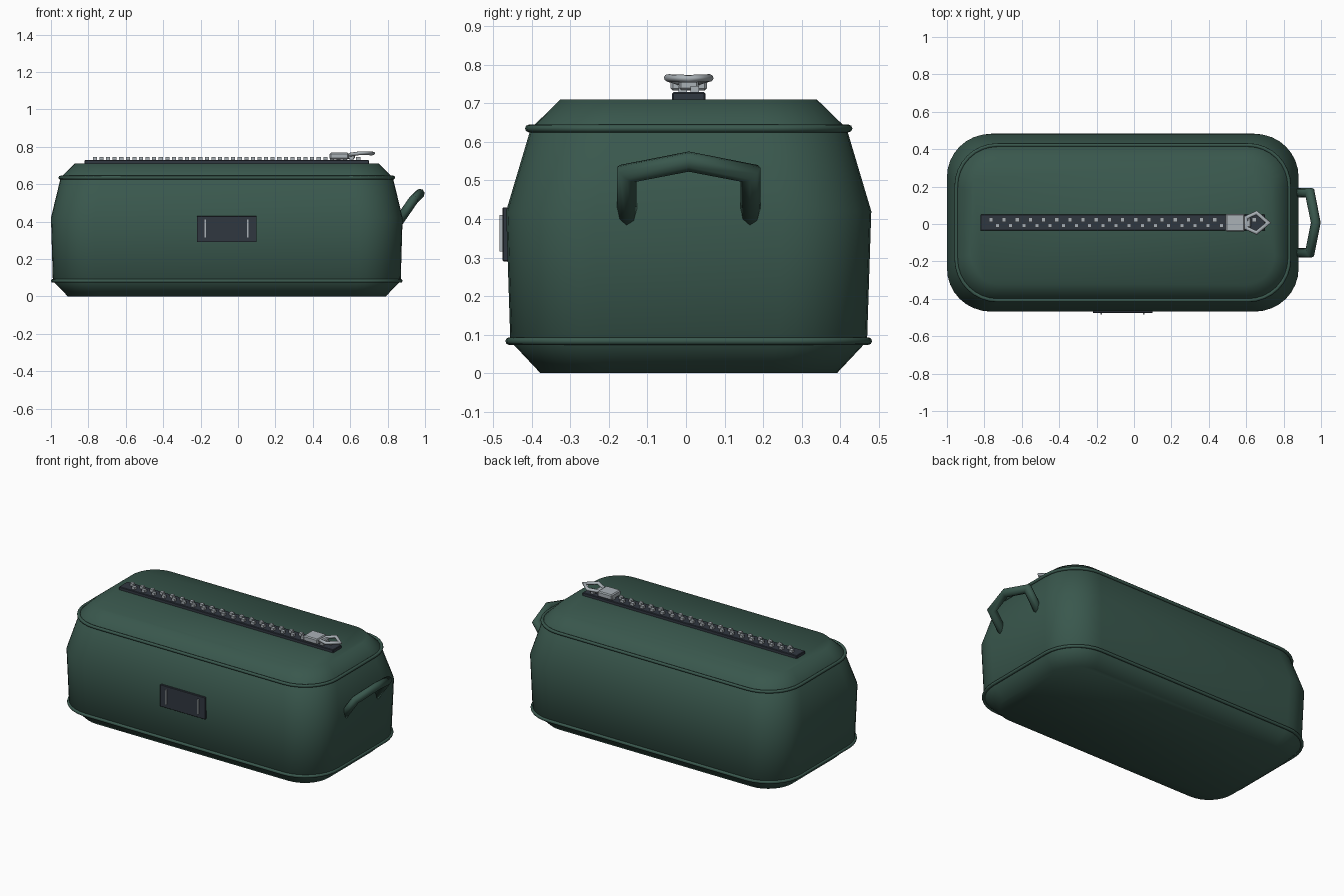
import bpy, bmesh, math
from mathutils import Vector

if "Cube" in bpy.data.objects:
    bpy.data.objects.remove(bpy.data.objects["Cube"])

CX, CY = -0.06, 0.007   # centre of the bag body


def material(name, rgb):
    m = bpy.data.materials.new(name)
    m.diffuse_color = (*rgb, 1)
    m.use_nodes = True
    m.node_tree.nodes["Principled BSDF"].inputs["Base Color"].default_value = m.diffuse_color
    return m


GREEN = material("green fabric", (0.041, 0.096, 0.074))
SLATE = material("dark slate", (0.030, 0.038, 0.051))
METAL = material("zip metal", (0.40, 0.44, 0.47))


def finish(bm, name, mat, smooth=False):
    bmesh.ops.recalc_face_normals(bm, faces=bm.faces)
    me = bpy.data.meshes.new(name)
    bm.to_mesh(me)
    bm.free()
    me.materials.append(mat)
    for p in me.polygons:
        p.use_smooth = smooth
    ob = bpy.data.objects.new(name, me)
    bpy.context.collection.objects.link(ob)
    return ob


def rounded_rect(hx, hy, r, z, n=8):
    pts = []
    for k, (sx, sy) in enumerate([(1, 1), (-1, 1), (-1, -1), (1, -1)]):
        for i in range(n + 1):
            a = math.pi / 2 * (k + i / n)
            pts.append(Vector((CX + sx * (hx - r) + r * math.cos(a),
                               CY + sy * (hy - r) + r * math.sin(a), z)))
    return pts


def add_box(bm, lo, hi):
    verts = bmesh.ops.create_cube(bm, size=1)["verts"]
    for v in verts:
        v.co = Vector([lo[i] + (v.co[i] + 0.5) * (hi[i] - lo[i]) for i in range(3)])


def box(name, mat, lo, hi, bevel=0):
    bm = bmesh.new()
    add_box(bm, lo, hi)
    if bevel:
        bmesh.ops.bevel(bm, geom=bm.edges[:], offset=bevel, segments=1, affect='EDGES')
    return finish(bm, name, mat)


def tube(name, mat, pts, r, closed=False, sides=8):
    """Mitred tube swept along a polyline."""
    pts = [Vector(p) for p in pts]
    n = len(pts)
    bm = bmesh.new()
    rings = []
    ref = (pts[1] - pts[0]).cross(pts[2] - pts[1]).normalized()
    for i, p in enumerate(pts):
        d0 = (p - pts[i - 1]).normalized() if closed or i > 0 else None
        d1 = (pts[(i + 1) % n] - p).normalized() if closed or i < n - 1 else None
        t = ((d0 or d1) + (d1 or d0)).normalized()
        side = t.cross(ref).normalized()
        up = side.cross(t)
        stretch = 1 / max(0.5, t.dot(d1 or d0))
        rings.append([bm.verts.new(p + r * (math.cos(a) * stretch * side + math.sin(a) * up))
                      for a in [2 * math.pi * k / sides for k in range(sides)]])
    for i in range(n if closed else n - 1):
        a, b = rings[i], rings[(i + 1) % n]
        for k in range(sides):
            j = (k + 1) % sides
            bm.faces.new((a[k], a[j], b[j], b[k]))
    if not closed:
        bm.faces.new(rings[0])
        bm.faces.new(rings[-1])
    return finish(bm, name, mat, True)


# Bag body: stacked rounded rectangles (half x, half y, corner radius, z)
levels = [(0.85, 0.385, 0.17, 0.0), (0.93, 0.463, 0.23, 0.083), (0.94, 0.474, 0.23, 0.42),
          (0.888, 0.41, 0.22, 0.635), (0.813, 0.333, 0.16, 0.71)]
bm = bmesh.new()
loops = [[bm.verts.new(p) for p in rounded_rect(*lv)] for lv in levels]
for a, b in zip(loops, loops[1:]):
    for k in range(len(a)):
        j = (k + 1) % len(a)
        bm.faces.new((a[k], a[j], b[j], b[k]))
bm.faces.new(loops[0])
bm.faces.new(loops[-1])
finish(bm, "bag_body", GREEN, True)

# Piping around the lower and upper seams
tube("lower_piping", GREEN, rounded_rect(0.93, 0.466, 0.23, 0.083), 0.01, True)
tube("upper_piping", GREEN, rounded_rect(0.89, 0.415, 0.22, 0.635), 0.01, True)

# Carry handle on the right end
tube("end_handle", GREEN,
     [(0.855, CY - 0.16, 0.395), (0.94, CY - 0.16, 0.518), (0.972, CY, 0.549),
      (0.94, CY + 0.16, 0.518), (0.855, CY + 0.16, 0.395)], 0.026, sides=8)

# Front label panel with two metal strips
box("front_panel", SLATE, (-0.22, -0.476, 0.29), (0.10, -0.455, 0.43), 0.002)
for i, x in enumerate((-0.175, 0.052)):
    box(f"panel_strip_{i + 1}", METAL, (x - 0.005, -0.484, 0.315), (x + 0.005, -0.474, 0.41))

# Zip tape and staggered teeth
box("zip_tape", SLATE, (-0.82, CY - 0.043, 0.70), (0.70, CY + 0.043, 0.729), 0.003)
bm = bmesh.new()
for i in range(41):
    x = -0.765 + 0.0352 * i
    y = CY + (0.016 if i % 2 == 0 else -0.016)
    add_box(bm, (x - 0.011, y - 0.011, 0.725), (x + 0.011, y + 0.011, 0.745))
finish(bm, "zip_teeth", METAL)

# Zip slider and its kite-shaped pull ring
box("zip_slider", METAL, (0.49, CY - 0.047, 0.733), (0.592, CY + 0.047, 0.768), 0.006)
box("slider_neck", METAL, (0.58, CY - 0.025, 0.735), (0.625, CY + 0.025, 0.762), 0.005)
tube("zip_pull", METAL,
     [(0.60, CY - 0.028, 0.758), (0.655, CY - 0.053, 0.766), (0.718, CY, 0.764),
      (0.655, CY + 0.053, 0.766), (0.60, CY + 0.028, 0.758)], 0.01, True)
